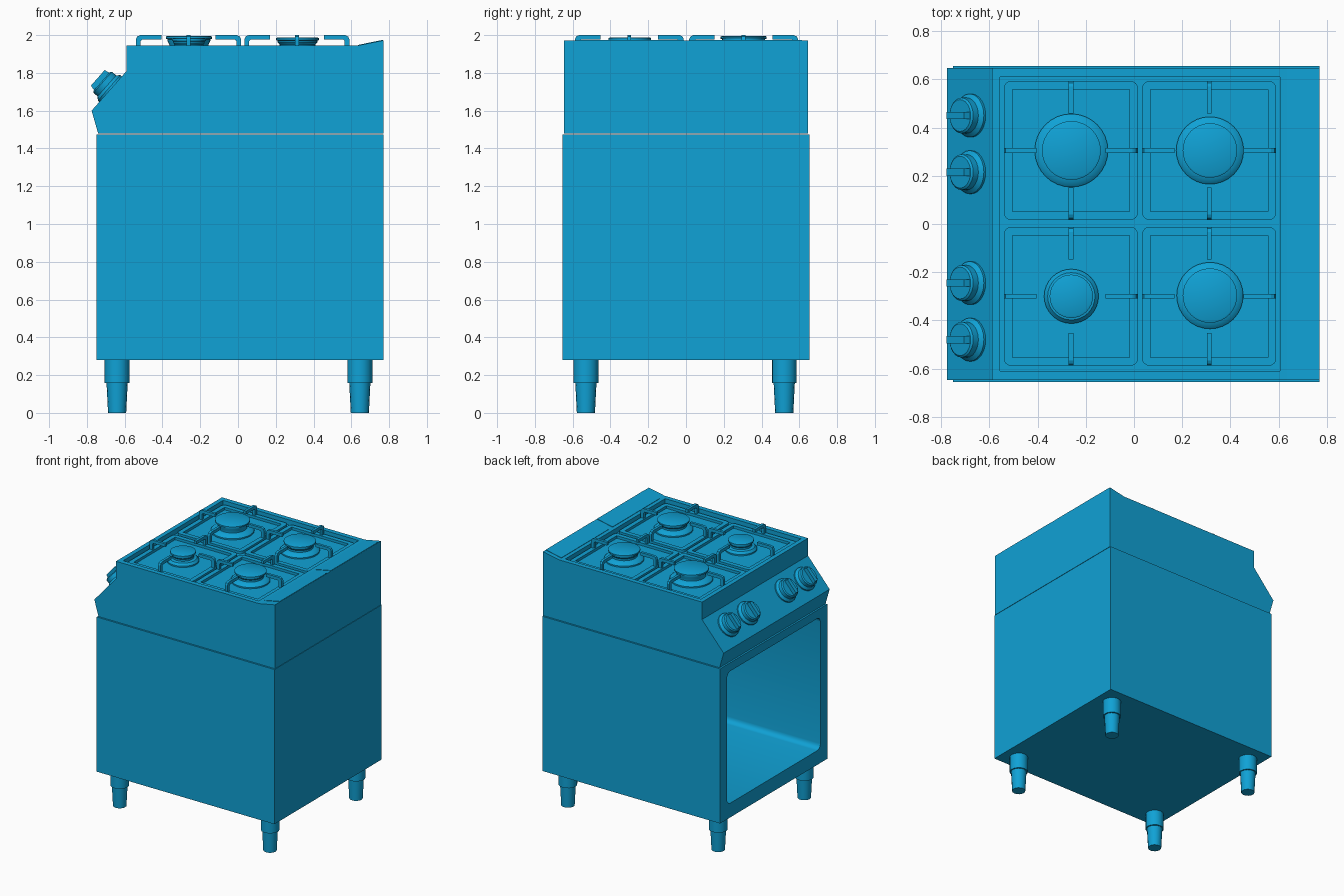
import bpy, bmesh, math
from mathutils import Matrix, Vector

if "Cube" in bpy.data.objects:
    bpy.data.objects.remove(bpy.data.objects["Cube"])

blue = bpy.data.materials.new("cooker blue")
blue.use_nodes = True
COLOUR = (0.005, 0.36, 0.67, 1)
blue.diffuse_color = COLOUR
blue.node_tree.nodes["Principled BSDF"].inputs["Base Color"].default_value = COLOUR


def finish(bm, name, smooth=False):
    bmesh.ops.recalc_face_normals(bm, faces=bm.faces)
    mesh = bpy.data.meshes.new(name)
    bm.to_mesh(mesh)
    bm.free()
    obj = bpy.data.objects.new(name, mesh)
    bpy.context.collection.objects.link(obj)
    mesh.materials.append(blue)
    if smooth:
        bpy.ops.object.select_all(action='DESELECT')
        obj.select_set(True)
        bpy.context.view_layer.objects.active = obj
        bpy.ops.object.shade_smooth_by_angle(angle=math.radians(35))
    return obj


def box(name, lo, hi, radius=0, axis=None):
    """Box between two corners; edges along one axis may be rounded."""
    bm = bmesh.new()
    bmesh.ops.create_cube(bm, size=1)
    for v in bm.verts:
        v.co = [(a + b) / 2 + c * (b - a) for a, b, c in zip(lo, hi, v.co)]
    if radius:
        edges = [e for e in bm.edges
                 if abs((e.verts[0].co - e.verts[1].co).normalized()[axis]) > 0.9]
        bmesh.ops.bevel(bm, geom=edges, offset=radius, segments=4,
                        profile=0.5, affect='EDGES')
    return finish(bm, name, bool(radius))


def prism(name, points, depth):
    """Extrude a closed outline of 3D points along a vector."""
    bm = bmesh.new()
    face = bm.faces.new([bm.verts.new(p) for p in points])
    ext = bmesh.ops.extrude_face_region(bm, geom=[face])
    bmesh.ops.translate(bm, vec=depth,
                        verts=[g for g in ext["geom"] if isinstance(g, bmesh.types.BMVert)])
    return finish(bm, name)


def lathe(name, profile, matrix, sides=32):
    """Stack of rings (radius, height) with closed ends."""
    bm = bmesh.new()
    rings = [[bm.verts.new(matrix @ Vector((r * math.cos(math.tau * i / sides),
                                            r * math.sin(math.tau * i / sides), h)))
              for i in range(sides)] for r, h in profile]
    for a, b in zip(rings, rings[1:]):
        for i in range(sides):
            j = (i + 1) % sides
            bm.faces.new((a[i], a[j], b[j], b[i]))
    bm.faces.new(rings[0])
    bm.faces.new(rings[-1])
    return finish(bm, name, True)


def cut(target, cutter):
    mod = target.modifiers.new("cut", 'BOOLEAN')
    mod.operation = 'DIFFERENCE'
    mod.solver = 'EXACT'
    mod.object = cutter
    bpy.ops.object.select_all(action='DESELECT')
    target.select_set(True)
    bpy.context.view_layer.objects.active = target
    bpy.ops.object.modifier_apply(modifier="cut")
    bpy.data.objects.remove(cutter)


# Oven cabinet, open on the knob side
cabinet = box("oven_cabinet", (-0.75, -0.655, 0.28), (0.77, 0.655, 1.475))
cut(cabinet, box("cavity_cutter", (-0.9, -0.57, 0.39), (0.69, 0.57, 1.41), 0.04, 0))

# Hob body with sloped control panel and raised back edge
side = [(-0.74, 1.478), (-0.775, 1.6), (-0.59, 1.81), (-0.59, 1.945),
        (0.635, 1.945), (0.77, 1.972), (0.77, 1.478)]
hob = prism("hob_body", [(x, -0.647, z) for x, z in side], (0, 1.294, 0))
cut(hob, box("tray_cutter", (-0.555, -0.61, 1.905), (0.605, 0.61, 2.1)))

# Back vent plates lying on the sloped edge
for name, y in (("right_vent_plate", -0.585), ("left_vent_plate", 0.04)):
    prism(name, [(0.635, y, 1.944), (0.635, y, 1.948), (0.768, y, 1.975),
                 (0.768, y, 1.97)], (0, 0.575, 0))

# Pan supports: rounded frame and four raised fingers each
finger = [(0, 1.912), (0, 1.978), (0.007, 1.993), (0.022, 2.0), (0.135, 2.0),
          (0.135, 1.976), (0.033, 1.976), (0.025, 1.968), (0.025, 1.912)]
for cx in (-0.262, 0.312):
    for cy in (-0.3, 0.305):
        hx, hy, w = 0.278, 0.288, 0.035
        frame = box("pan_support_frame", (cx - hx, cy - hy, 1.904),
                    (cx + hx, cy + hy, 1.925), 0.03, 2)
        cut(frame, box("frame_cutter", (cx - hx + w, cy - hy + w, 1.85),
                       (cx + hx - w, cy + hy - w, 2.0)))
        for k in range(4):
            turn = Matrix.Rotation(k * math.pi / 2, 3, 'Z')
            reach = hx if k % 2 == 0 else hy
            points = [turn @ Vector((d - reach, -0.01, z)) + Vector((cx, cy, 0))
                      for d, z in finger]
            prism("pan_support_finger", points, turn @ Vector((0, 0.02, 0)))

# Burners: wide base, narrow neck and flat cap
for x, y, r, cap, top in ((-0.26, 0.305, 0.152, 0.122, 1.996),
                          (0.315, 0.305, 0.14, 0.113, 1.988),
                          (0.315, -0.297, 0.138, 0.113, 1.988),
                          (-0.26, -0.3, 0.113, 0.09, 1.985)):
    lathe("burner", [(r, 1.904), (r, 1.915), (r * 0.87, 1.932), (r * 0.68, 1.936),
                     (r * 0.68, 1.95), (cap * 0.93, top - 0.026), (cap * 0.93, top - 0.018),
                     (cap, top - 0.015), (cap, top - 0.004), (cap - 0.008, top)],
          Matrix.Translation((x, y, 0)))

# Control knobs standing out from the sloped panel
normal = Vector((-0.21, 0, 0.185)).normalized()
along = Vector((0.185, 0, 0.21)).normalized()
for y in (-0.48, -0.245, 0.215, 0.45):
    base = Vector((-0.675, y, 1.714))
    place = Matrix.Translation(base) @ normal.to_track_quat('Z', 'Y').to_matrix().to_4x4()
    lathe("knob", [(0.09, -0.005), (0.09, 0.01), (0.074, 0.026), (0.074, 0.055),
                   (0.066, 0.062)], place, 24)
    grip = [base + along * a + normal * h + Vector((0, -0.015, 0))
            for a, h in ((-0.064, 0.05), (0.064, 0.05), (0.055, 0.09), (-0.055, 0.09))]
    prism("knob_grip", grip, (0, 0.03, 0))

# Adjustable legs
for x in (-0.64, 0.645):
    for y in (-0.53, 0.52):
        lathe("leg", [(0.048, 0), (0.056, 0.158), (0.066, 0.158), (0.066, 0.282)],
              Matrix.Translation((x, y, 0)), 16)
